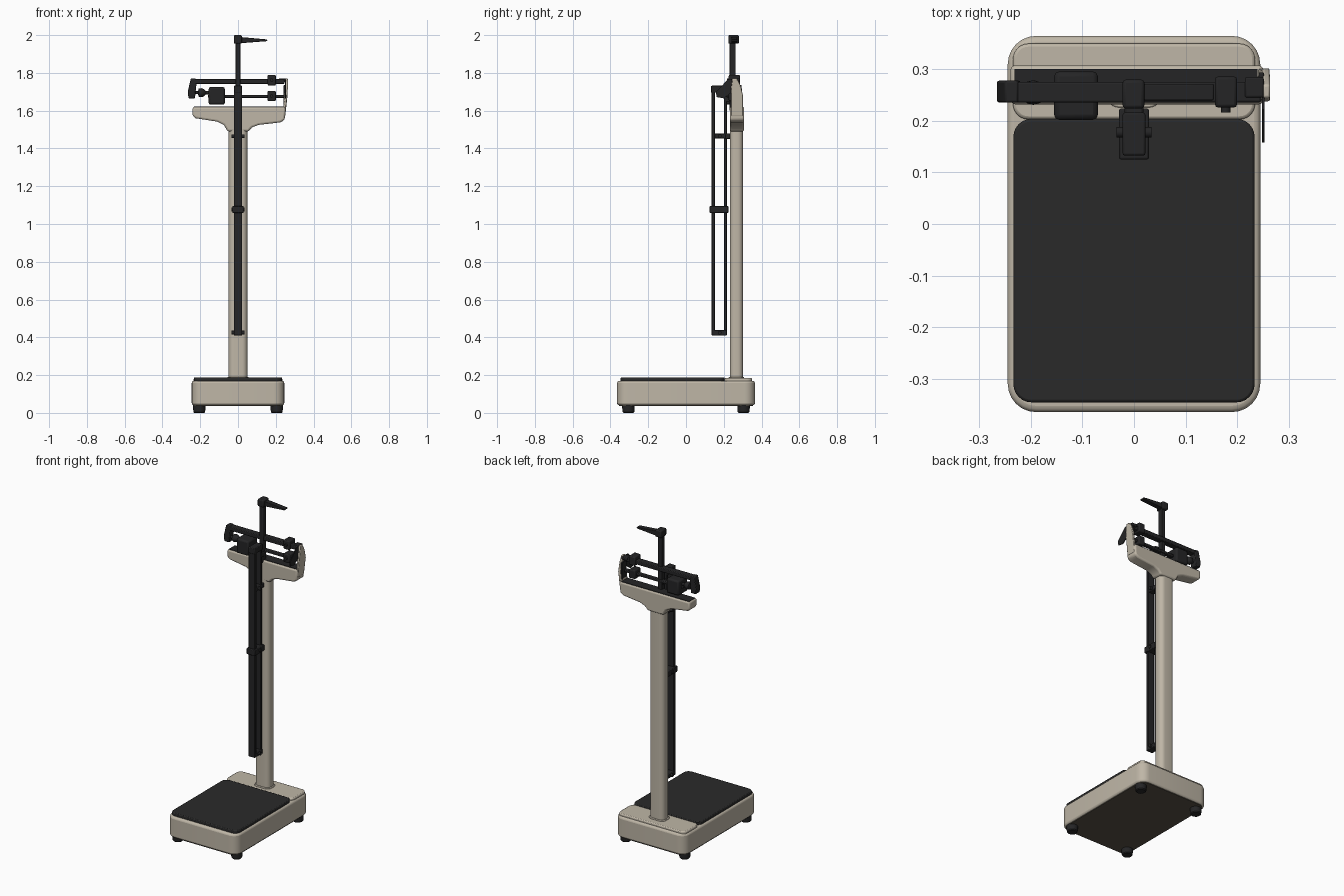
import bpy, bmesh, math
from mathutils import Vector

if "Cube" in bpy.data.objects:
    bpy.data.objects.remove(bpy.data.objects["Cube"])


def material(name, rgb):
    m = bpy.data.materials.new(name)
    m.diffuse_color = (*rgb, 1)
    m.use_nodes = True
    m.node_tree.nodes["Principled BSDF"].inputs["Base Color"].default_value = m.diffuse_color
    return m


TAN = material("warm_grey_enamel", (0.52, 0.47, 0.385))
BLACK = material("black_metal", (0.018, 0.018, 0.019))
MAT = material("rubber_mat_black", (0.023, 0.023, 0.023))
BROWN = material("dark_brown_underside", (0.095, 0.082, 0.062))


def finish(name, bm, mat, bevel=0.0, segs=2):
    bmesh.ops.recalc_face_normals(bm, faces=bm.faces)
    me = bpy.data.meshes.new(name)
    bm.to_mesh(me)
    bm.free()
    ob = bpy.data.objects.new(name, me)
    bpy.context.collection.objects.link(ob)
    me.materials.append(mat)
    if bevel:
        b = ob.modifiers.new("bevel", 'BEVEL')
        b.width, b.segments, b.limit_method = bevel, segs, 'ANGLE'
        b.angle_limit = math.radians(40)
    bpy.ops.object.select_all(action='DESELECT')
    ob.select_set(True)
    bpy.context.view_layer.objects.active = ob
    bpy.ops.object.shade_smooth_by_angle(angle=math.radians(35))
    return ob


def box(name, x, y, z, mat=BLACK, bevel=0.004):
    """Box from (min, max) ranges."""
    bm = bmesh.new()
    bmesh.ops.create_cube(bm, size=1)
    for v in bm.verts:
        v.co = Vector([(r[0] + r[1]) / 2 + c * (r[1] - r[0])
                       for r, c in zip((x, y, z), v.co)])
    return finish(name, bm, mat, bevel)


def prism(name, pts, axis, lo, hi, mat=BLACK, bevel=0.0, segs=2):
    """Extrude a 2D outline along an axis (0=x, 1=y, 2=z)."""
    bm = bmesh.new()

    def place(p, d):
        c = list(p)
        c.insert(axis, d)
        return bm.verts.new(c)
    face = bm.faces.new([place(p, lo) for p in pts])
    res = bmesh.ops.extrude_face_region(bm, geom=[face])
    off = Vector((0, 0, 0))
    off[axis] = hi - lo
    bmesh.ops.translate(bm, vec=off, verts=[g for g in res["geom"] if isinstance(g, bmesh.types.BMVert)])
    return finish(name, bm, mat, bevel, segs)


def rounded(x0, x1, y0, y1, r, n=6):
    """Rounded rectangle outline."""
    pts = []
    for cx, cy, a in ((x1 - r, y1 - r, 0), (x0 + r, y1 - r, 90), (x0 + r, y0 + r, 180), (x1 - r, y0 + r, 270)):
        for i in range(n + 1):
            t = math.radians(a + 90 * i / n)
            pts.append((cx + r * math.cos(t), cy + r * math.sin(t)))
    return pts


def lathe(name, profile, origin, axis='Z', mat=BLACK, n=20):
    """Spin (radius, height) points round an axis through origin."""
    bm = bmesh.new()
    rings = []
    for r, h in profile:
        ring = []
        for i in range(n):
            t = 2 * math.pi * i / n
            a, b = r * math.cos(t), r * math.sin(t)
            c = {'Z': (a, b, h), 'X': (h, a, b), 'Y': (a, h, b)}[axis]
            ring.append(bm.verts.new(Vector(origin) + Vector(c)))
        rings.append(ring)
    for p, q in zip(rings, rings[1:]):
        for i in range(n):
            bm.faces.new((p[i], p[(i + 1) % n], q[(i + 1) % n], q[i]))
    bm.faces.new(rings[0])
    bm.faces.new(rings[-1])
    return finish(name, bm, mat)


# Platform base with feet
prism("base_body", rounded(-0.245, 0.245, -0.365, 0.365, 0.055), 2, 0.04, 0.17, TAN, 0.012, 3)
prism("base_underside", rounded(-0.236, 0.236, -0.356, 0.356, 0.048), 2, 0.037, 0.043, BROWN)
prism("base_rear_cover", rounded(-0.235, 0.235, 0.203, 0.35, 0.03), 2, 0.16, 0.184, TAN, 0.006)
for sx in (-1, 1):
    for sy in (-1, 1):
        lathe("foot", [(0.026, 0), (0.031, 0.005), (0.033, 0.028), (0.033, 0.042)],
              (sx * 0.205, sy * 0.305, 0))
prism("platform_mat", rounded(-0.234, 0.234, -0.346, 0.204, 0.035), 2, 0.16, 0.188, MAT, 0.005)

# Column
prism("column", rounded(-0.05, 0.05, 0.232, 0.302, 0.028), 2, 0.17, 1.52, TAN)
prism("column_collar", rounded(-0.056, 0.056, 0.226, 0.308, 0.028), 2, 0.18, 0.19, TAN, 0.003)

# Head: shallow cradle with flared underside
head = [(-0.24, 1.62), (-0.24, 1.572), (-0.225, 1.56), (-0.11, 1.542), (-0.075, 1.525), (-0.055, 1.49),
        (0.055, 1.49), (0.075, 1.512), (0.11, 1.525), (0.225, 1.538), (0.247, 1.552), (0.252, 1.62)]
prism("head_cradle", head, 1, 0.232, 0.308, TAN, 0.01, 3)
box("head_tray", (-0.232, 0.24), (0.24, 0.301), (1.612, 1.6225), BLACK, 0)

# Upright at the beam tip, leaning outward from the cradle
upright = [(0.238, 1.57), (0.302, 1.57), (0.302, 1.68), (0.288, 1.735), (0.27, 1.77), (0.245, 1.77), (0.238, 1.72)]
ob = prism("head_upright", upright, 0, 0.25, 0.264, TAN, 0.004)
for v in ob.data.vertices:
    if v.co.z < 1.6:
        v.co.x -= 0.014
box("upright_liner", (0.242, 0.252), (0.246, 0.294), (1.615, 1.735), BLACK, 0.002)
box("upright_top_lip", (0.215, 0.252), (0.245, 0.285), (1.752, 1.77))
prism("pointer_plate", [(0.245, 1.765), (0.222, 1.765), (0.158, 1.70), (0.162, 1.672), (0.2, 1.665), (0.245, 1.70)],
      0, 0.248, 0.253, BLACK)

# Weighing beams
box("upper_beam", (-0.25, 0.247), (0.236, 0.276), (1.742, 1.767))
box("lower_beam", (-0.16, 0.245), (0.243, 0.268), (1.668, 1.684))
prism("beam_end_bracket", [(-0.25, 1.77), (-0.225, 1.77), (-0.22, 1.74), (-0.228, 1.665), (-0.262, 1.665), (-0.266, 1.70)],
      1, 0.236, 0.278, BLACK, 0.004)
lathe("balance_knob", [(0.008, -0.228), (0.008, -0.212), (0.021, -0.208), (0.024, -0.195), (0.02, -0.182),
                       (0.009, -0.17), (0.009, -0.15)], (0, 0.255, 1.695), 'X')
box("large_poise", (-0.155, -0.07), (0.202, 0.296), (1.632, 1.725), BLACK, 0.01)
for name, z0, z1 in (("upper_poise", 1.733, 1.79), ("lower_poise", 1.65, 1.705)):
    box(name, (0.157, 0.2), (0.226, 0.286), (z0, z1), BLACK, 0.006)
    lathe(name + "_screw", [(0.009, 0), (0.009, 0.012)], (0.178, 0.216, (z0 + z1) / 2), 'Y', n=12)

# Height rod: twin rails with clamps and ends
box("front_rail", (-0.022, 0.022), (0.136, 0.153), (0.41, 1.73), BLACK, 0.003)
box("rear_rail", (-0.018, 0.018), (0.202, 0.216), (0.41, 1.73), BLACK, 0.003)
box("rail_foot", (-0.022, 0.022), (0.136, 0.216), (0.41, 0.438))
box("rail_cap", (-0.022, 0.022), (0.133, 0.216), (1.695, 1.732))
box("rail_slider", (-0.029, 0.029), (0.125, 0.224), (1.058, 1.096))
box("rail_upper_spacer", (-0.02, 0.02), (0.14, 0.212), (1.452, 1.478))
for z in (0.425, 1.077, 1.465):
    lathe("rail_pin", [(0.01, -0.034), (0.01, 0.034)], (0, 0.178, z), 'X', n=12)
for z in (1.465, 1.66):
    box("rail_mount", (-0.018, 0.018), (0.21, 0.25), (z - 0.014, z + 0.014))

# Extension rod with swinging head arm
box("extension_rod", (-0.014, 0.014), (0.23, 0.262), (1.6, 1.97), BLACK, 0.004)
box("arm_hub", (-0.022, 0.02), (0.224, 0.28), (1.955, 2.0), BLACK, 0.006)
prism("head_arm", [(0.01, 1.99), (0.01, 1.957), (0.155, 1.968), (0.155, 1.977)], 1, 0.24, 0.272, BLACK, 0.003)
